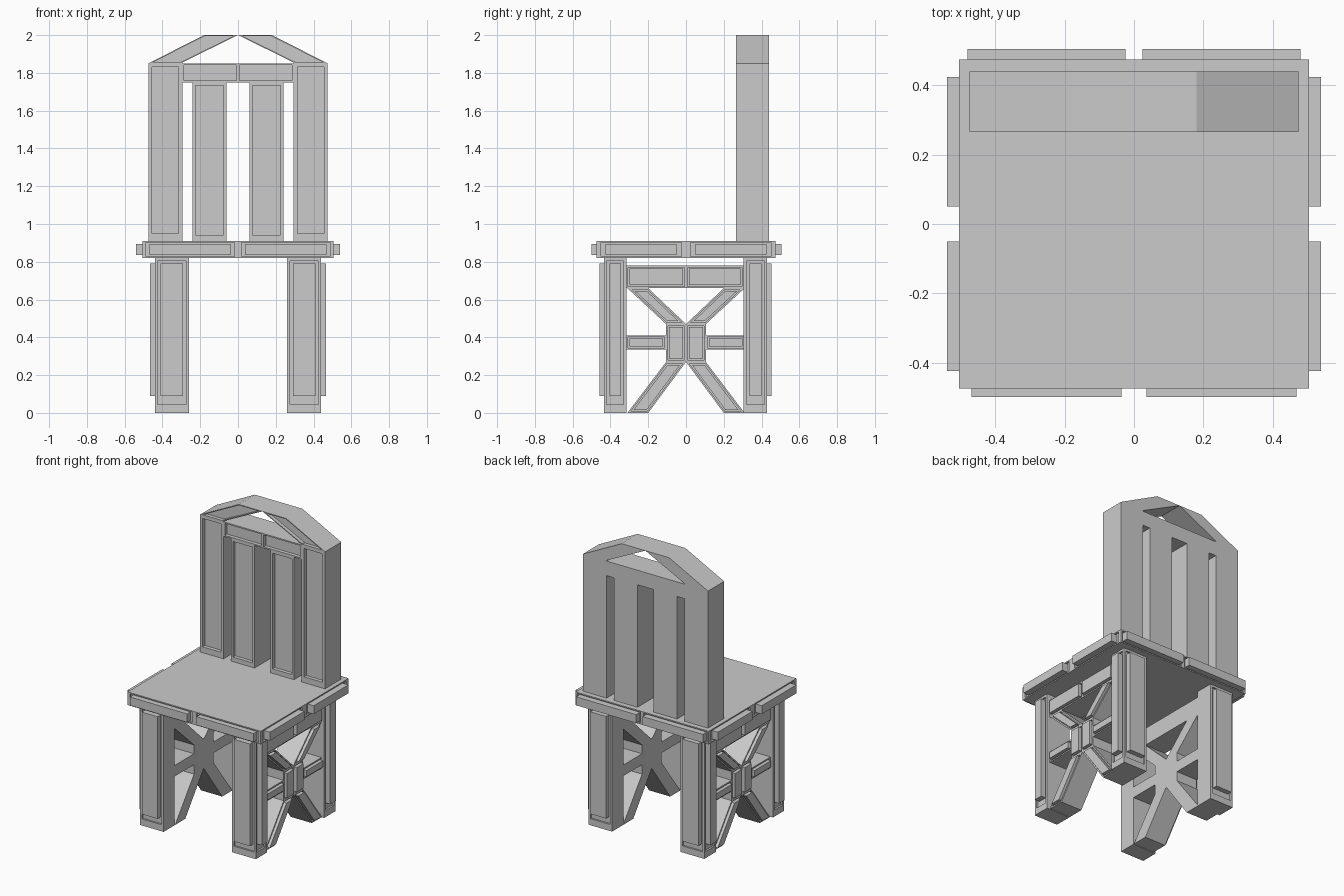
import bpy, bmesh
from mathutils import Vector

if "Cube" in bpy.data.objects:
    bpy.data.objects.remove(bpy.data.objects["Cube"])


def inset(bm, f, t, squeeze=(0, 0, 0)):
    """Inset a face; squeeze x/y from both ends, z from the lower end only."""
    bm.normal_update()
    bmesh.ops.inset_individual(bm, faces=[f], thickness=t, use_even_offset=True)
    c = f.calc_center_median()
    for v in f.verts:
        for i in range(3):
            side = 1 if v.co[i] > c[i] else -1
            if i < 2 or side < 0:
                v.co[i] -= side * squeeze[i]


def push(bm, f, d):
    """Step a face along its normal with straight walls."""
    bm.normal_update()
    n = f.normal.copy()
    bmesh.ops.inset_individual(bm, faces=[f], thickness=0)
    for v in f.verts:
        v.co += n * d


def part(name, pts, axis, lo, hi, cuts=(), panels=()):
    """Prism from a profile along an axis, optionally split, with panelled faces.
    panel = (direction, margin, squeeze, groove depth, second margin, height)"""
    bm = bmesh.new()

    def place(p, d):
        q = list(p)
        q.insert(axis, d)
        return bm.verts.new(q)
    a = [place(p, lo) for p in pts]
    b = [place(p, hi) for p in pts]
    bm.faces.new(a)
    bm.faces.new(b)
    for i in range(len(pts)):
        j = (i + 1) % len(pts)
        bm.faces.new((a[i], a[j], b[j], b[i]))
    bmesh.ops.recalc_face_normals(bm, faces=bm.faces)
    for n in cuts:
        bmesh.ops.bisect_plane(bm, geom=bm.verts[:] + bm.edges[:] + bm.faces[:],
                               plane_co=(0, 0, 0), plane_no=n)
    bm.normal_update()
    jobs = [(f, p) for p in panels for f in bm.faces if f.normal.dot(Vector(p[0])) > .99]
    for f, (_, t1, sq, groove, t2, out) in jobs:
        inset(bm, f, t1, sq)
        push(bm, f, -groove)
        if out:
            inset(bm, f, t2, sq)
            push(bm, f, groove + out)
    me = bpy.data.meshes.new(name)
    bm.to_mesh(me)
    bm.free()
    ob = bpy.data.objects.new(name, me)
    bpy.context.collection.objects.link(ob)
    return ob


def rect(u0, u1, v0, v1):
    return [(u0, v0), (u1, v0), (u1, v1), (u0, v1)]


# Seat slab with two edge strips on every side
part("seat", rect(-.505, .505, -.475, .475), 2, .82, .91, [(1, 0, 0), (0, 1, 0)],
     [((s, 0, 0), .008, (0, .017, 0), .012, .008, .035) for s in (-1, 1)] +
     [((0, -1, 0), .008, (.01, 0, 0), .012, .008, .025),
      ((0, 1, 0), .008, (.004, 0, 0), .012, .008, .03)])

# Legs with raised panels on the two outward faces
for sx, side in ((-1, "left"), (1, "right")):
    for sy, end, y0, y1 in ((-1, "front", -.435, -.315), (1, "back", .305, .43)):
        part(f"{end}_{side}_leg", rect(sx * .26, sx * .44, y0, y1), 2, 0, .82, (),
             [((sx, 0, 0), .015, (0, 0, .03), .012, .015, .025),
              ((0, sy, 0), .015, (0, 0, .03), .012, .015, .022)])

# Side frames: rail, centre block, short bars and crossed braces
for sx, side in ((-1, "left"), (1, "right")):
    xs = (sx * .26, sx * .42)
    panel = [((sx, 0, 0), .009, (0, 0, 0), .012, .007, .015)]
    part(f"{side}_side_rail", rect(-.315, .305, .66, .78), 0, *xs, [(0, 1, 0)], panel)
    part(f"{side}_centre_block", rect(-.105, .105, .27, .47), 0, *xs, [(0, 1, 0)], panel)
    for k, end in ((-1, "front"), (1, "back")):
        part(f"{side}_{end}_bar", rect(k * .315, k * .105, .335, .41), 0, *xs, (), panel)
        part(f"{side}_{end}_upper_brace",
             [(k * .31, .66), (k * .2, .66), (0, .47), (k * .105, .47)], 0, *xs, (), panel)
        part(f"{side}_{end}_lower_brace",
             [(k * .31, 0), (k * .2, 0), (0, .27), (k * .105, .27)], 0, *xs, (), panel)

# Backrest: posts, slats, top rail and arch, all with recessed front panels
ys = (.265, .44)


def recess(t, foot=0):
    return [((0, -1, 0), t, (0, 0, foot), .025, 0, 0)]


for k, side in ((-1, "left"), (1, "right")):
    part(f"{side}_back_post", rect(k * .475, k * .295, .91, 1.85), 1, *ys, (), recess(.02, .02))
    part(f"{side}_back_slat", rect(k * .24, k * .06, .91, 1.75), 1, *ys, (), recess(.016, .015))
    part(f"{side}_arch", [(k * .475, 1.85), (k * .18, 2), (0, 2), (k * .295, 1.855),
                          (k * .295, 1.85)], 1, *ys, (), recess(.006))
part("top_rail", rect(-.295, .295, 1.75, 1.85), 1, *ys, [(1, 0, 0)], recess(.009))
